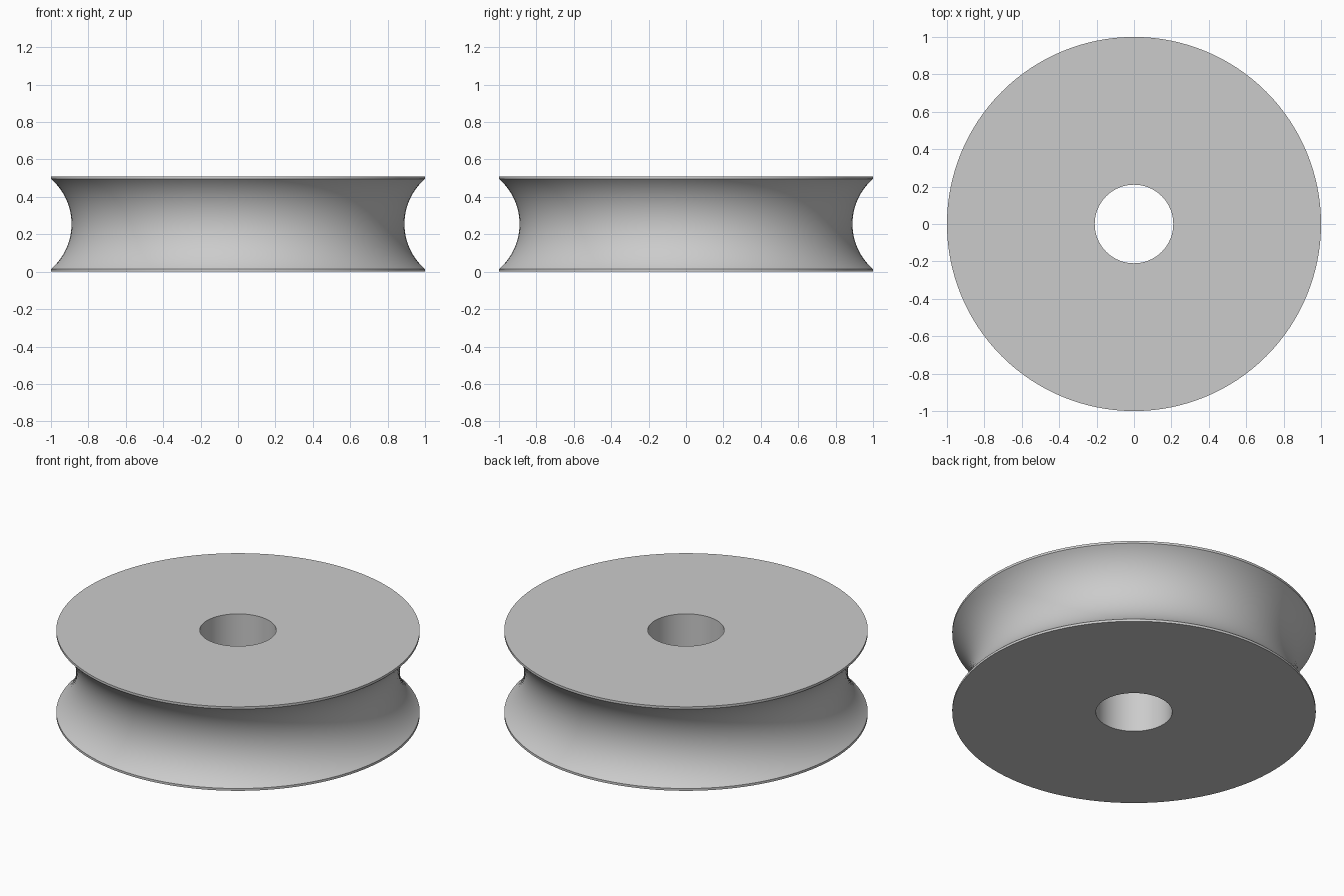
import bpy, bmesh, math

if "Cube" in bpy.data.objects:
    bpy.data.objects.remove(bpy.data.objects["Cube"], do_unlink=True)

HEIGHT, RIM, OUTER, NECK, BORE = 0.51, 0.014, 1.0, 0.89, 0.21
SEGMENTS, ARC_STEPS = 128, 32

# Plain grey material
grey = bpy.data.materials.new("light_grey")
grey.use_nodes = True
colour = (0.6, 0.6, 0.6, 1)
grey.diffuse_color = colour
grey.node_tree.nodes["Principled BSDF"].inputs["Base Color"].default_value = colour

# Half section: bore, flat faces, thin rims and a circular-arc groove
half = HEIGHT / 2 - RIM
depth = OUTER - NECK
radius = (half ** 2 + depth ** 2) / (2 * depth)
sweep = math.asin(half / radius)
profile = [(BORE, 0), (OUTER, 0)]
for i in range(ARC_STEPS + 1):
    a = -sweep + 2 * sweep * i / ARC_STEPS
    profile.append((NECK + radius - radius * math.cos(a),
                    HEIGHT / 2 + radius * math.sin(a)))
profile += [(OUTER, HEIGHT), (BORE, HEIGHT)]

# Revolve the closed section around the vertical axis
bm = bmesh.new()
verts = [bm.verts.new((r, 0, z)) for r, z in profile]
edges = [bm.edges.new((v, verts[i - 1])) for i, v in enumerate(verts)]
bmesh.ops.spin(bm, geom=verts + edges, cent=(0, 0, 0), axis=(0, 0, 1),
               angle=math.tau, steps=SEGMENTS, use_merge=True)
bmesh.ops.remove_doubles(bm, verts=bm.verts[:], dist=0.0001)
bmesh.ops.recalc_face_normals(bm, faces=bm.faces[:])
mesh = bpy.data.meshes.new("grooved_wheel")
bm.to_mesh(mesh)
bm.free()
mesh.materials.append(grey)

wheel = bpy.data.objects.new("grooved_wheel", mesh)
bpy.context.collection.objects.link(wheel)
bpy.ops.object.select_all(action="DESELECT")
wheel.select_set(True)
bpy.context.view_layer.objects.active = wheel
bpy.ops.object.shade_smooth_by_angle(angle=math.radians(30))
